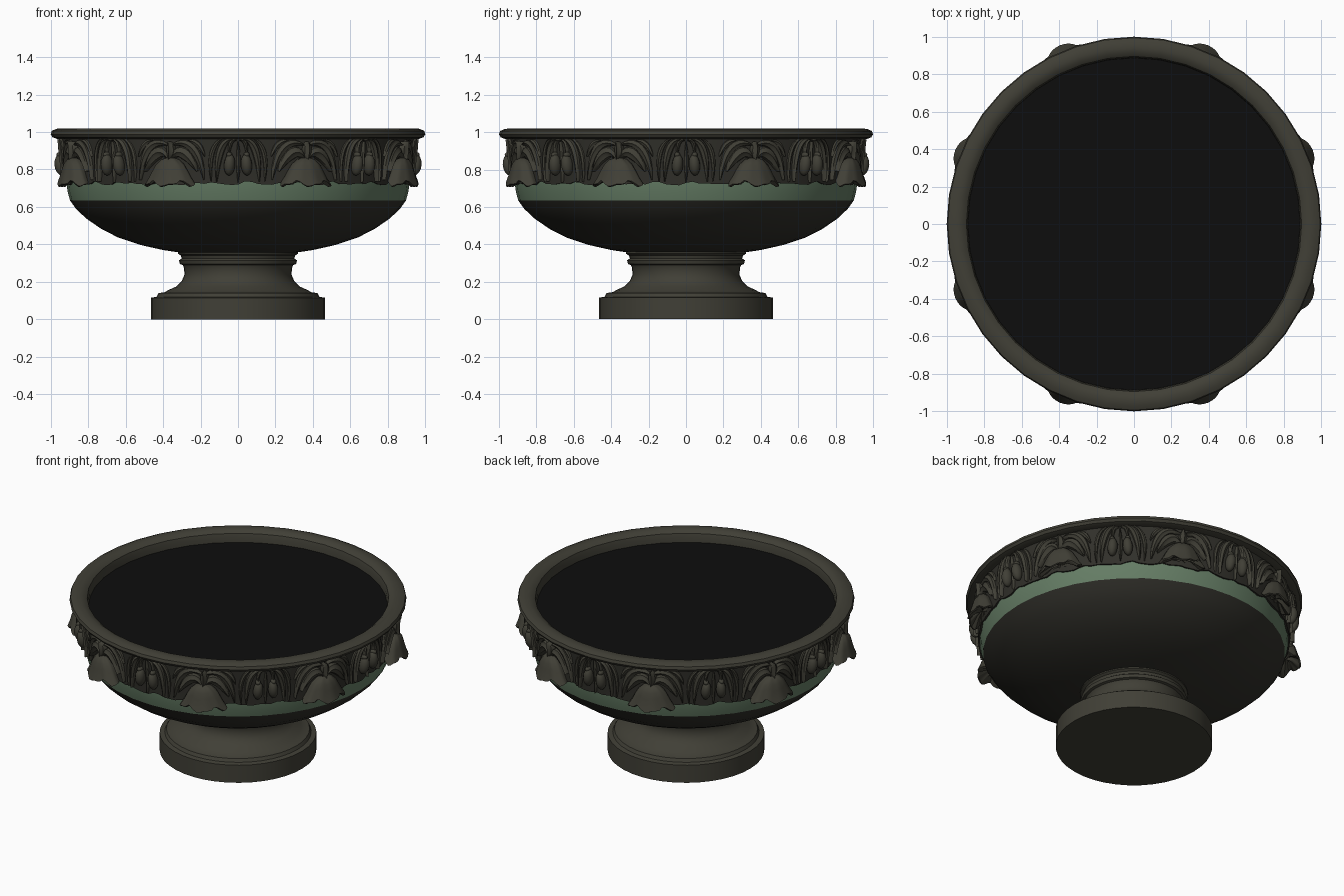
import bpy, bmesh, math
from math import sin, cos, pi
from mathutils import Vector, Matrix

cube = bpy.data.objects.get("Cube")
if cube:
    bpy.data.objects.remove(cube, do_unlink=True)


def material(name, rgb):
    m = bpy.data.materials.new(name)
    m.use_nodes = True
    m.diffuse_color = (*rgb, 1)
    bsdf = m.node_tree.nodes["Principled BSDF"]
    bsdf.inputs["Base Color"].default_value = (*rgb, 1)
    bsdf.inputs["Roughness"].default_value = 0.9
    return m


STONE = material("weathered stone", (0.052, 0.050, 0.037))
DARK = material("dark stone", (0.030, 0.029, 0.023))
GREEN = material("green patina", (0.130, 0.205, 0.130))
SOIL = material("black soil", (0.004, 0.004, 0.004))


def finish(name, bm, mat, angle=35):
    bmesh.ops.recalc_face_normals(bm, faces=bm.faces)
    me = bpy.data.meshes.new(name)
    bm.to_mesh(me)
    bm.free()
    me.materials.append(mat)
    ob = bpy.data.objects.new(name, me)
    bpy.context.collection.objects.link(ob)
    bpy.ops.object.select_all(action="DESELECT")
    ob.select_set(True)
    bpy.context.view_layer.objects.active = ob
    bpy.ops.object.shade_smooth_by_angle(angle=math.radians(angle))
    return ob


def grid(bm, rows, closed=True):
    """Skin rows of points with quads."""
    rings = [[bm.verts.new(p) for p in row] for row in rows]
    n = len(rings[0])
    for a, b in zip(rings, rings[1:]):
        for i in range(n if closed else n - 1):
            j = (i + 1) % n
            bm.faces.new((a[i], a[j], b[j], b[i]))
    return rings


def lathe(name, profile, mat, segs=40, cap=False, wobble=None):
    bm = bmesh.new()
    rows = []
    for k, (r, z) in enumerate(profile):
        rows.append([(r * cos(t), r * sin(t), z + (wobble(t) if wobble and k < 2 else 0))
                     for t in (2 * pi * i / segs for i in range(segs))])
    rings = grid(bm, rows)
    if cap:
        bm.faces.new(rings[0])
    return finish(name, bm, mat)


# Foot, neck and bowl
lathe("foot", [(0.465, 0), (0.465, 0.115), (0.435, 0.12), (0.425, 0.14), (0.39, 0.145),
               (0.375, 0.155), (0.33, 0.175), (0.30, 0.205), (0.285, 0.24), (0.29, 0.28),
               (0.295, 0.29), (0.31, 0.295), (0.315, 0.315), (0.30, 0.325),
               (0.305, 0.34), (0.32, 0.35), (0.32, 0.365)], STONE, cap=True)
lathe("bowl", [(0.28, 0.352), (0.40, 0.37), (0.52, 0.397), (0.64, 0.437), (0.73, 0.483),
               (0.81, 0.538), (0.865, 0.59), (0.897, 0.635)], DARK)
lathe("green_band", [(0.897, 0.635), (0.909, 0.68), (0.918, 0.74), (0.92, 0.78)], GREEN)

# Frieze wall with a worn lower edge
lathe("frieze_wall", [(0.90, 0.727), (0.925, 0.725), (0.929, 0.80), (0.936, 0.88), (0.944, 0.98)],
      DARK, segs=160,
      wobble=lambda t: 0.006 * sin(24 * t) + 0.005 * sin(37 * t + 1) + 0.003 * sin(61 * t))

# Rounded rim, inner lip and soil
lathe("rim", [(0.93, 0.965), (0.965, 0.963), (0.99, 0.972), (1.0, 0.988), (0.994, 1.006),
              (0.97, 1.017), (0.94, 1.02), (0.915, 1.015), (0.895, 1.0), (0.888, 0.975),
              (0.886, 0.93)], STONE)
lathe("soil", [(0.888, 0.945), (0.45, 0.945), (0.001, 0.945)], SOIL)


# Relief helpers: u runs along the wall, v stands out from it
def blob(bm, u, z, w, h, d, tilt=0, v=0.0):
    mat = (Matrix.Translation((u, v, z)) @ Matrix.Rotation(tilt, 4, "Y")
           @ Matrix.Diagonal((w, d, h, 1)))
    bmesh.ops.create_uvsphere(bm, u_segments=12, v_segments=8, radius=1, matrix=mat)


def leaf(bm, path, width, depth):
    """Ridged blade that follows a quadratic path and tapers at both ends."""
    a, b, c = (Vector(p) for p in path)
    rows = []
    for i in range(11):
        t = i / 10
        p = a * (1 - t) ** 2 + b * 2 * t * (1 - t) + c * t * t
        d = ((b - a) * (1 - t) + (c - b) * t).normalized()
        side = Vector((-d.y, d.x))
        w = width * (0.12 + sin(pi * t) ** 0.8)
        row = []
        for s, h in ((-1, -0.01), (-0.8, 0.6), (-0.3, 0.75), (0, 1.0), (0.3, 0.75), (0.8, 0.6), (1, -0.01)):
            q = p + side * w * s
            row.append((q.x, depth * h, q.y))
        rows.append(row)
    grid(bm, rows, closed=False)


def bell(bm):
    """Drooping flower with ruffled, scalloped petals."""
    rows = []
    for r, z in ((0.012, 0.865), (0.05, 0.855), (0.08, 0.83), (0.10, 0.80), (0.118, 0.77),
                 (0.138, 0.742), (0.125, 0.738), (0.06, 0.77), (0.005, 0.78)):
        flare = (0.87 - z) / 0.13
        row = []
        for i in range(40):
            a = 2 * pi * i / 40
            petal = abs(sin(2.5 * a + pi / 4))
            rr = r * (1 + flare * (0.16 * petal - 0.10))
            row.append((rr * cos(a), 0.015 + 0.62 * rr * sin(a), z - flare * 0.028 * petal
                        + 0.006 * flare * sin(10 * a)))
        rows.append(row)
    grid(bm, rows)


def wrap(name, build, offset, mat):
    """Bend one flat motif round the wall, eight times."""
    flat = bmesh.new()
    build(flat)
    bmesh.ops.recalc_face_normals(flat, faces=flat.faces)
    bm = bmesh.new()
    for k in range(8):
        for v in flat.verts:
            u, d, z = v.co
            t = offset + k * pi / 4 + u / 0.94
            r = 0.927 + 0.07 * max(0, z - 0.74) + d
            v.tag = False
            bm.verts.new((r * cos(t), r * sin(t), z))
        bm.verts.ensure_lookup_table()
        base = k * len(flat.verts)
        flat.verts.index_update()
        for f in flat.faces:
            bm.faces.new([bm.verts[base + v.index] for v in f.verts])
    flat.free()
    return finish(name, bm, mat, 45)


def flower_leaves(bm):
    for s in (-1, 1):
        leaf(bm, [(s * 0.01, 0.93), (s * 0.15, 0.99), (s * 0.185, 0.745)], 0.022, 0.022)
        leaf(bm, [(s * 0.01, 0.86), (s * 0.07, 0.95), (s * 0.15, 0.79)], 0.030, 0.032)
        leaf(bm, [(s * 0.10, 0.955), (s * 0.16, 0.955), (s * 0.19, 0.87)], 0.014, 0.016)
    leaf(bm, [(0, 0.95), (0.012, 0.91), (0, 0.85)], 0.022, 0.045)


def buds(bm):
    for s in (-1, 1):
        blob(bm, s * 0.045, 0.825, 0.030, 0.058, 0.036, s * -0.08, 0.012)
        blob(bm, s * 0.046, 0.878, 0.016, 0.016, 0.026, 0, 0.008)


def bud_stems(bm):
    for s in (-1, 1):
        leaf(bm, [(s * 0.046, 0.87), (s * 0.05, 0.97), (s * 0.005, 0.955)], 0.010, 0.022)
        leaf(bm, [(s * 0.03, 0.96), (s * 0.11, 0.96), (s * 0.115, 0.735)], 0.018, 0.024)
        leaf(bm, [(s * 0.08, 0.965), (s * 0.165, 0.93), (s * 0.145, 0.735)], 0.012, 0.014)
    leaf(bm, [(0, 0.95), (0.004, 0.85), (0, 0.73)], 0.010, 0.018)


wrap("flower_bells", bell, pi / 8, STONE)
wrap("flower_leaves", flower_leaves, pi / 8, STONE)
wrap("hanging_buds", buds, 0, STONE)
wrap("bud_stems", bud_stems, 0, STONE)
